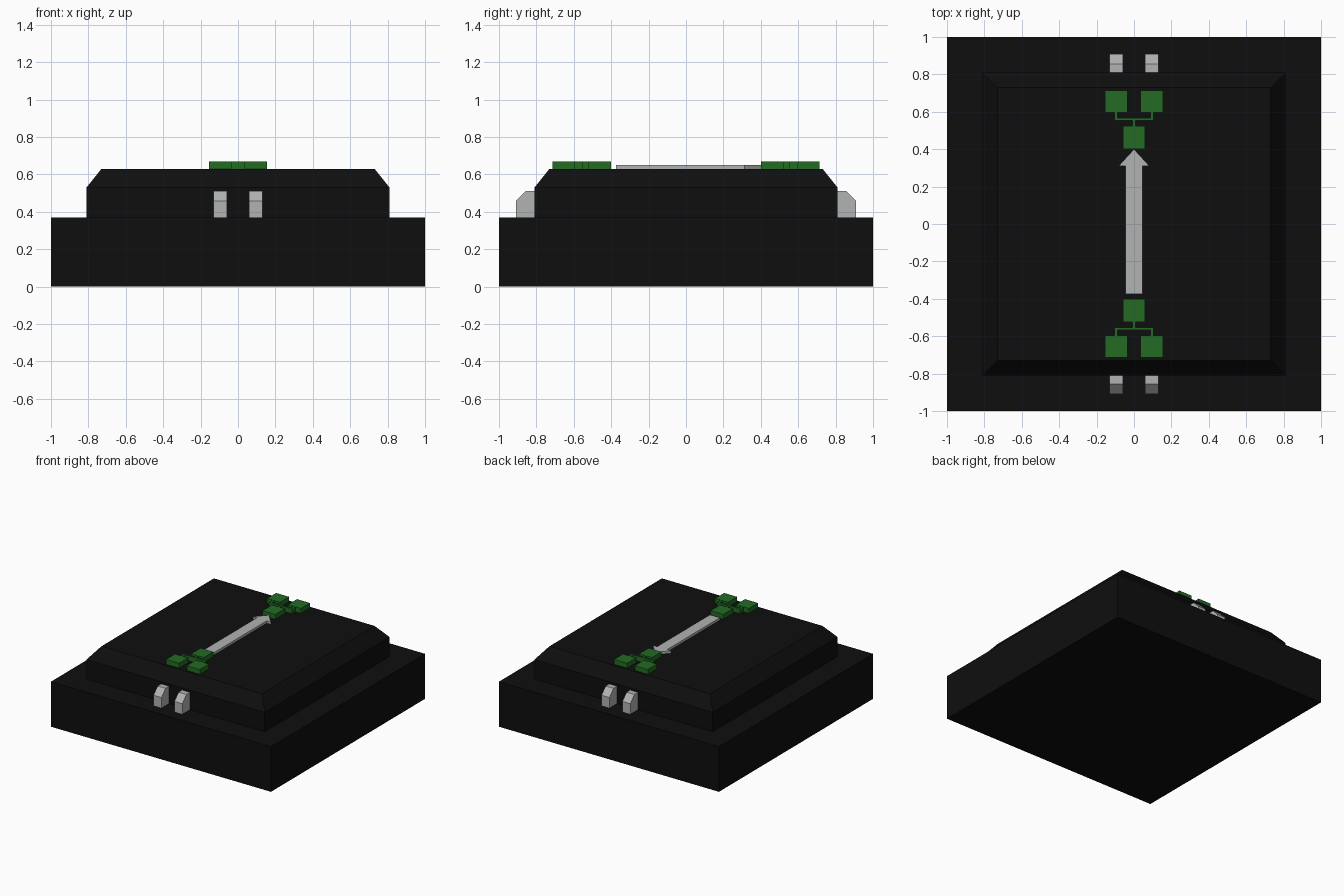
import bpy, bmesh
from mathutils import Vector

if "Cube" in bpy.data.objects:
    bpy.data.objects.remove(bpy.data.objects["Cube"])


def material(name, rgb):
    m = bpy.data.materials.new(name)
    m.diffuse_color = (*rgb, 1)
    m.use_nodes = True
    m.node_tree.nodes["Principled BSDF"].inputs["Base Color"].default_value = m.diffuse_color
    return m


BLACK = material("black", (0.0045, 0.0045, 0.0045))
GREEN = material("green", (0.017, 0.147, 0.018))
GREY = material("light grey", (0.44, 0.45, 0.45))


def prism(name, points, offset, mat):
    """Extrude a flat outline of 3D points along an offset."""
    bm = bmesh.new()
    face = bm.faces.new([bm.verts.new(p) for p in points])
    new = bmesh.ops.extrude_face_region(bm, geom=[face])["geom"]
    bmesh.ops.translate(bm, vec=Vector(offset),
                        verts=[v for v in new if isinstance(v, bmesh.types.BMVert)])
    bmesh.ops.recalc_face_normals(bm, faces=bm.faces)
    mesh = bpy.data.meshes.new(name)
    bm.to_mesh(mesh)
    bm.free()
    mesh.materials.append(mat)
    ob = bpy.data.objects.new(name, mesh)
    bpy.context.collection.objects.link(ob)
    return ob


def box(name, x0, x1, y0, y1, z0, z1, mat):
    return prism(name, [(x0, y0, z0), (x1, y0, z0), (x1, y1, z0), (x0, y1, z0)],
                 (0, 0, z1 - z0), mat)


# Stepped body: square rings stacked from the floor to the bevelled top
rings = [(1.0, 0), (1.0, 0.37), (0.81, 0.37), (0.81, 0.53), (0.73, 0.63)]
bm = bmesh.new()
loops = [[bm.verts.new((sx * r, sy * r, z)) for sx, sy in
          ((-1, -1), (1, -1), (1, 1), (-1, 1))] for r, z in rings]
for a, b in zip(loops, loops[1:]):
    for i in range(4):
        j = (i + 1) % 4
        bm.faces.new((a[i], a[j], b[j], b[i]))
bm.faces.new(loops[0][::-1])
bm.faces.new(loops[-1])
bmesh.ops.recalc_face_normals(bm, faces=bm.faces)
mesh = bpy.data.meshes.new("body")
bm.to_mesh(mesh)
bm.free()
mesh.materials.append(BLACK)
bpy.context.collection.objects.link(bpy.data.objects.new("body", mesh))

# Direction arrow on the top, pointing to the back
arrow = [(-0.045, -0.375), (0.045, -0.375), (0.045, 0.31), (0.082, 0.31),
         (0, 0.4), (-0.082, 0.31), (-0.045, 0.31)]
prism("arrow", [(x, y, 0.63) for x, y in arrow], (0, 0, 0.02), GREY)

for side, s in (("back", 1), ("front", -1)):
    # Branching symbol: one block joined to two larger blocks
    def green(part, x0, x1, y0, y1):
        ya, yb = sorted((s * y0, s * y1))
        box(f"{side}_{part}", x0, x1, ya, yb, 0.63, 0.67, GREEN)

    green("single_block", -0.058, 0.058, 0.402, 0.525)
    green("stem", -0.007, 0.007, 0.525, 0.553)
    green("cross_bar", -0.104, 0.104, 0.553, 0.567)
    for end, e in (("left", -1), ("right", 1)):
        cx = e * 0.095
        green(f"{end}_branch", cx - 0.008, cx + 0.008, 0.567, 0.597)
        green(f"{end}_block", cx - 0.059, cx + 0.059, 0.597, 0.715)
        # Bevelled peg on the ledge
        peg = [(0.81, 0.37), (0.91, 0.37), (0.91, 0.457), (0.856, 0.512), (0.81, 0.512)]
        prism(f"{side}_{end}_peg", [(cx - 0.036, s * y, z) for y, z in peg],
              (0.072, 0, 0), GREY)
